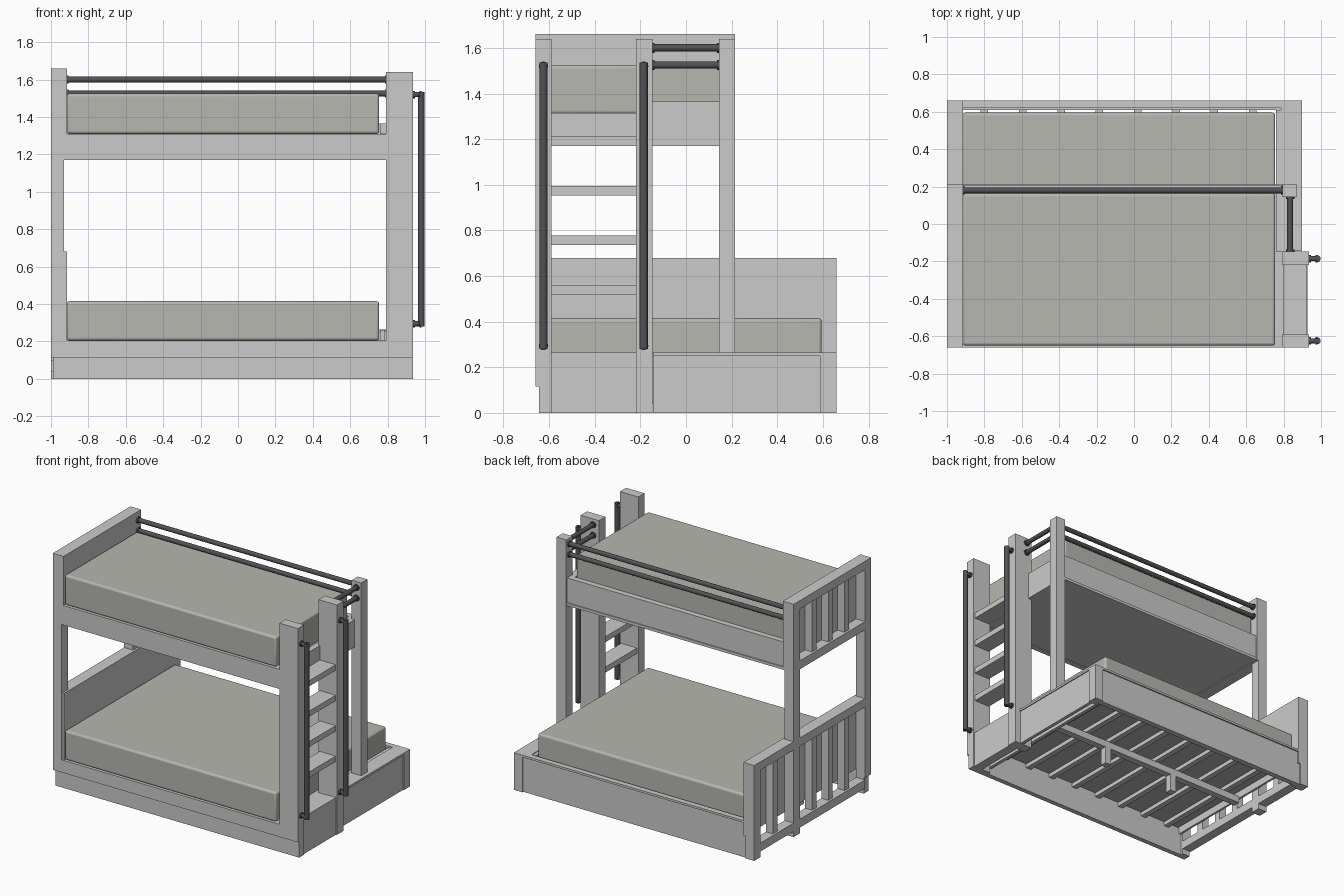
import bpy
import bmesh
from mathutils import Vector

cube = bpy.data.objects.get("Cube")
if cube:
    bpy.data.objects.remove(cube, do_unlink=True)


def material(name, rgb):
    mat = bpy.data.materials.new(name)
    mat.use_nodes = True
    color = (*rgb, 1)
    mat.diffuse_color = color
    mat.node_tree.nodes["Principled BSDF"].inputs["Base Color"].default_value = color
    return mat


paint = material("light grey paint", (0.6, 0.6, 0.6))
fabric = material("warm grey fabric", (0.47, 0.475, 0.435))
metal = material("dark metal", (0.085, 0.085, 0.09))


def finish(name, bm, mat):
    mesh = bpy.data.meshes.new(name)
    bm.to_mesh(mesh)
    bm.free()
    mesh.materials.append(mat)
    obj = bpy.data.objects.new(name, mesh)
    bpy.context.collection.objects.link(obj)
    return obj


def box(name, x, y, z, mat=paint):
    """Box from (min, max) ranges along each axis."""
    bm = bmesh.new()
    bmesh.ops.create_cube(bm, size=1)
    for v in bm.verts:
        v.co = [r[0] if c < 0 else r[1] for c, r in zip(v.co, (x, y, z))]
    return finish(name, bm, mat)


def smooth(obj):
    bpy.ops.object.select_all(action="DESELECT")
    obj.select_set(True)
    bpy.context.view_layer.objects.active = obj
    bpy.ops.object.shade_smooth_by_angle()


def rod(name, start, end, radius):
    """Round bar between two points."""
    a, b = Vector(start), Vector(end)
    bm = bmesh.new()
    bmesh.ops.create_cone(bm, cap_ends=True, segments=20, radius1=radius,
                          radius2=radius, depth=(b - a).length)
    turn = (b - a).to_track_quat("Z", "Y")
    for v in bm.verts:
        v.co = turn @ v.co + (a + b) / 2
    smooth(finish(name, bm, metal))


def flanged_rod(name, start, end, radius=0.016):
    """Bar with a wall flange at both ends."""
    a, b = Vector(start), Vector(end)
    step = (b - a).normalized() * 0.01
    rod(name, a, b, radius)
    rod(name + "_flange", a, a + step, radius + 0.006)
    rod(name + "_flange", b - step, b, radius + 0.006)


def mattress(name, y, z):
    obj = box(name, (-0.915, 0.755), y, z, fabric)
    bevel = obj.modifiers.new("soft edges", "BEVEL")
    bevel.width = 0.015
    bevel.segments = 4
    smooth(obj)


# Headboard posts
HEAD = (-1, -0.93)
box("head_front_post", HEAD, (-0.66, -0.59), (0.115, 1.66))
box("head_middle_post", HEAD, (0.145, 0.215), (0, 1.66))
box("head_back_post", HEAD, (0.59, 0.66), (0, 0.68))
box("head_front_foot", (-0.99, -0.93), (-0.645, -0.59), (0, 0.115))

# Headboard rails, inner panels and outer slats
for name, y0, y1, low, high, count in (
        ("upper_head", -0.59, 0.145, 1.17, 1.66, 3),
        ("lower_head", -0.59, 0.145, 0.04, 0.68, 3),
        ("lower_head_back", 0.215, 0.59, 0.04, 0.68, 1)):
    box(name + "_top_rail", HEAD, (y0, y1), (high - 0.06, high))
    box(name + "_bottom_rail", HEAD, (y0, y1), (low, low + 0.06))
    for i in range(count):
        y = y0 + (y1 - y0) * (i + 1) / (count + 1)
        box(name + "_slat", (-0.985, -0.93), (y - 0.025, y + 0.025),
            (low + 0.06, high - 0.06))
box("upper_head_panel", (-0.93, -0.915), (-0.66, 0.215), (1.17, 1.66))
box("lower_head_panel", (-0.93, -0.915), (-0.655, 0.66), (0.16, 0.68))

# Upper bed frame
box("upper_front_rail", (-0.93, 0.79), (-0.66, -0.62), (1.17, 1.31))
box("upper_back_rail", (-0.93, 0.80), (0.165, 0.205), (1.17, 1.365))
box("upper_back_ledge", (-0.93, 0.80), (0.165, 0.212), (1.17, 1.19))
box("upper_platform", (-0.93, 0.79), (-0.62, 0.165), (1.175, 1.31))
box("upper_foot_rail", (0.76, 0.80), (-0.62, -0.15), (1.17, 1.315))
box("upper_foot_guard", (0.76, 0.82), (-0.15, 0.165), (1.17, 1.365))
mattress("upper_mattress", (-0.65, 0.163), (1.31, 1.525))

# Lower bed frame
box("lower_front_rail", (-0.93, 0.79), (-0.66, -0.61), (0.115, 0.205))
box("front_kickboard", (-0.93, 0.935), (-0.645, -0.61), (0, 0.115))
box("lower_back_rail", (-0.93, 0.83), (0.61, 0.65), (0, 0.25))
box("lower_back_cap", (-0.93, 0.83), (0.62, 0.66), (0.25, 0.265))
box("lower_back_corner_post", (0.83, 0.897), (0.59, 0.66), (0, 0.265))
box("lower_foot_inner_rail", (0.76, 0.785), (-0.61, 0.61), (0.05, 0.26))
box("lower_foot_panel", (0.865, 0.89), (-0.145, 0.59), (0, 0.25))
box("lower_foot_cap", (0.785, 0.897), (-0.145, 0.62), (0.25, 0.265))
for i in range(5):
    y = -0.45 + 0.22 * i
    box("foot_divider", (0.785, 0.865), (y - 0.012, y + 0.012), (0.1, 0.25))
mattress("lower_mattress", (-0.65, 0.595), (0.205, 0.415))

# Slats, centre beam and centre legs under the lower bed
for i in range(8):
    x = -0.80 + 0.205 * i
    box("bed_slat", (x - 0.02, x + 0.02), (-0.61, 0.61), (0.175, 0.204))
box("centre_beam", (-0.915, 0.76), (-0.025, 0.025), (0.125, 0.175))
for x in (-0.33, 0.25):
    box("centre_leg", (x - 0.025, x + 0.025), (-0.025, 0.025), (0, 0.125))

# Foot corner post
box("foot_corner_post", (0.795, 0.87), (0.145, 0.215), (0.265, 1.64))

# Ladder posts, base and steps
box("ladder_front_post", (0.79, 0.935), (-0.66, -0.59), (0.115, 1.64))
box("ladder_front_foot", (0.79, 0.935), (-0.645, -0.59), (0, 0.115))
box("ladder_back_post", (0.79, 0.935), (-0.22, -0.147), (0, 1.64))
box("ladder_base_panel", (0.86, 0.928), (-0.59, -0.22), (0, 0.265))
box("ladder_base_cap", (0.785, 0.86), (-0.59, -0.22), (0.25, 0.262))
for i in range(4):
    z = 0.54 + 0.217 * i
    box("ladder_step", (0.80, 0.925), (-0.59, -0.22), (z - 0.02, z + 0.02))

# Vertical grab handles on the ladder posts
for y in (-0.625, -0.185):
    rod("grab_handle", (0.98, y, 0.28), (0.98, y, 1.535), 0.018)
    for z in (0.295, 1.52):
        flanged_rod("handle_mount", (0.935, y, z), (0.98, y, z), 0.014)

# Guard bars along the back and the foot
for z in (1.525, 1.6):
    flanged_rod("back_guard_bar", (-0.915, 0.18, z), (0.797, 0.18, z))
    flanged_rod("foot_guard_bar", (0.835, -0.147, z), (0.835, 0.145, z))
